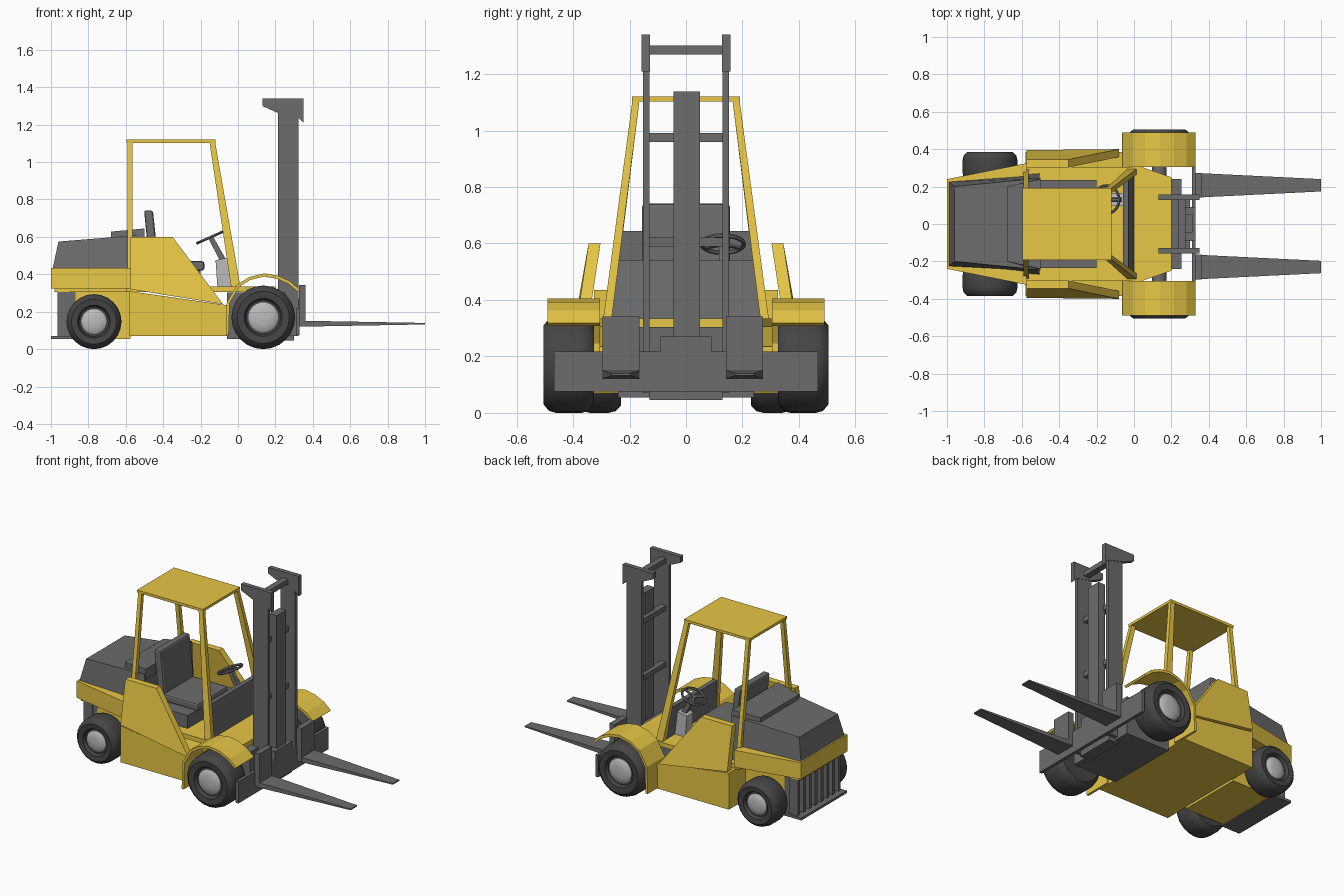
import bpy, bmesh, math
from mathutils import Vector, Matrix

if "Cube" in bpy.data.objects:
    bpy.data.objects.remove(bpy.data.objects["Cube"])


def material(name, r, g, b):
    m = bpy.data.materials.new(name)
    m.diffuse_color = (r, g, b, 1)
    m.use_nodes = True
    m.node_tree.nodes["Principled BSDF"].inputs["Base Color"].default_value = m.diffuse_color
    return m


YELLOW = material("yellow_paint", 0.80, 0.57, 0.06)
GREY = material("dark_grey", 0.15, 0.15, 0.15)
TYRE = material("rubber", 0.06, 0.06, 0.06)
LIGHT = material("light_grey", 0.5, 0.5, 0.5)


def loft(name, rings, mat, mirror=False, bevel=0, close=False):
    """Skin equal-length rings of 3D points; cap the ends unless closed."""
    bm = bmesh.new()
    rows = [[bm.verts.new(p) for p in ring] for ring in rings]
    n = len(rows[0])
    pairs = list(zip(rows, rows[1:])) + ([(rows[-1], rows[0])] if close else [])
    for a, b in pairs:
        for i in range(n):
            bm.faces.new((a[i], a[(i + 1) % n], b[(i + 1) % n], b[i]))
    if not close:
        bm.faces.new(rows[0])
        bm.faces.new(rows[-1])
    bmesh.ops.recalc_face_normals(bm, faces=bm.faces)
    me = bpy.data.meshes.new(name)
    bm.to_mesh(me)
    bm.free()
    ob = bpy.data.objects.new(name, me)
    bpy.context.collection.objects.link(ob)
    me.materials.append(mat)
    if bevel:
        mod = ob.modifiers.new("bevel", "BEVEL")
        mod.width, mod.segments = bevel, 2
    if mirror:
        mod = ob.modifiers.new("mirror", "MIRROR")
        mod.use_axis = (False, True, False)
    return ob


def rect(x0, x1, y0, y1, z):
    return [(x0, y0, z), (x1, y0, z), (x1, y1, z), (x0, y1, z)]


def box(name, x0, x1, y0, y1, z0, z1, mat=GREY, **kw):
    return loft(name, [rect(x0, x1, y0, y1, z0), rect(x0, x1, y0, y1, z1)], mat, **kw)


def prism(name, profile, y0, y1, mat=GREY, **kw):
    """Extrude an (x, z) side profile along y."""
    return loft(name, [[(x, y, z) for x, z in profile] for y in (y0, y1)], mat, **kw)


def lathe(name, cx, cz, profile, mat, sides=24):
    """Turn a (radius, y) profile around a wheel axis, mirrored to both sides."""
    rings = [[(cx + r * math.cos(math.tau * i / sides), y,
               cz + r * math.sin(math.tau * i / sides)) for i in range(sides)]
             for r, y in profile]
    ob = loft(name, rings, mat, mirror=True)
    bpy.ops.object.select_all(action="DESELECT")
    ob.select_set(True)
    bpy.context.view_layer.objects.active = ob
    bpy.ops.object.shade_smooth_by_angle(angle=math.radians(35))


# Wheels: tyre, hub and axle for each end
for label, x, r, y0, y1 in (("front", 0.135, 0.17, 0.325, 0.505),
                            ("rear", -0.77, 0.147, 0.23, 0.385)):
    z = r
    lathe(label + "_tyre", x, z, [
        (r * .55, y0), (r * .82, y0), (r * .96, y0 + .02), (r, y0 + .045),
        (r, y1 - .045), (r * .96, y1 - .02), (r * .82, y1), (r * .6, y1 - .004),
        (r * .54, y1 - .025), (r * .46, y1 - .025)], TYRE)
    lathe(label + "_hub", x, z, [(r * .47, y0 + .03), (r * .47, y1 - .02),
                                 (r * .4, y1 - .012), (r * .2, y1 - .006)], LIGHT)
    lathe(label + "_axle", x, z, [(.04, 0.15), (.04, y0 + .04)], GREY, 12)

# Front fenders: folded strip over each front wheel with a rear skirt
arch = [(-.065, .075), (-.06, .25), (-.005, .345), (.06, .385), (.14, .405),
        (.215, .392), (.28, .362), (.33, .318)]
inner = [(-.05, .075), (-.045, .245), (.005, .332), (.065, .37), (.14, .388),
         (.21, .376), (.27, .348), (.318, .308)]
prism("front_fender", arch + inner[::-1], 0.305, 0.49, YELLOW, mirror=True)

# Lower body, deck and front chassis
prism("lower_body", [(-.58, .07), (-.06, .07), (-.06, .235), (-.58, .31)],
      -.385, .385, YELLOW)
box("deck", -.6, .0, -.305, .305, .305, .335, YELLOW)
loft("front_deck", [[(0, -.305, z), (.04, -.305, z), (.2, -.25, z),
                     (.2, .25, z), (.04, .305, z), (0, .305, z)]
                    for z in (.305, .335)], YELLOW)
box("front_chassis", -.06, .255, -.24, .24, .055, .304)

# Inward-leaning side panels
side = [(-.575, .6, .345), (-.35, .6, .345), (-.08, .24, .40), (-.575, .32, .395)]
loft("side_panel", [[(x, y, z) for x, z, y in side],
                    [(x, y - .042, z) for x, z, y in side]], YELLOW, mirror=True)

# Rear body band, rear under-body, grille and base plate
loft("rear_band", [[(-1, -.24, z), (-.575, -.325, z), (-.575, .325, z), (-1, .24, z)]
                   for z in (.325, .435)], YELLOW)
box("rear_ledge", -.98, -.57, -.225, .225, .305, .325, YELLOW)
box("rear_underbody", -.87, -.575, -.215, .215, .055, .31, YELLOW)
box("grille_core", -.91, -.865, -.215, .215, .065, .31)
for i in range(8):
    y = -.21 + i * .06
    box("grille_bar", -.965, -.9, y - .012, y + .012, .065, .31)
box("rear_base_plate", -1, -.86, -.235, .235, .054, .07)

# Engine hood with raised front step
loft("hood", [
    [(-.99, -.225, .434), (-.99, .225, .434), (-.96, .2, .575), (-.96, -.2, .575)],
    [(-.505, -.27, .33), (-.505, .27, .33), (-.505, .245, .612), (-.505, -.245, .612)]],
    GREY)
loft("hood_step", [
    [(-.68, -.2, .58), (-.68, .2, .58), (-.68, .2, .628), (-.68, -.2, .628)],
    [(-.5, -.245, .58), (-.5, .245, .58), (-.5, .24, .645), (-.5, -.24, .645)]], GREY)

# Seat
box("seat_base", -.51, -.2, -.235, .235, .33, .42)
box("seat_cushion", -.47, -.18, -.155, .155, .42, .47, bevel=.012)
prism("seat_back", [(-.475, .46), (-.425, .46), (-.455, .742), (-.502, .742)],
      -.155, .155, bevel=.012)

# Overhead guard: roof and four leaning pillars
box("roof", -.597, -.12, -.192, .192, 1.103, 1.12, YELLOW)
loft("front_pillar", [rect(-.035, .015, .265, .295, .32),
                      rect(-.152, -.122, .165, .19, 1.105)], YELLOW, mirror=True)
loft("rear_pillar", [rect(-.59, -.562, .262, .292, .32),
                     rect(-.59, -.565, .165, .19, 1.105)], YELLOW, mirror=True)

# Dashboard between the front pillars
loft("dashboard", [rect(-.035, .0, -.272, .272, .335),
                   rect(-.06, -.03, -.25, .25, .54)], GREY)

# Steering column and wheel
prism("steering_pedestal", [(-.11, .33), (-.03, .33), (-.045, .49), (-.12, .475)],
      .095, .165, LIGHT)
prism("steering_column", [(-.095, .47), (-.065, .48), (-.135, .605), (-.16, .595)],
      .117, .143)
hub = Vector((-.148, .13, .598))
tilt = Matrix.Rotation(math.radians(-24), 3, "Y")
rings = []
for i in range(20):
    a = math.tau * i / 20
    rings.append([hub + tilt @ Vector(((.075 + .008 * math.cos(b)) * math.cos(a),
                                       (.075 + .008 * math.cos(b)) * math.sin(a),
                                       .008 * math.sin(b)))
                  for b in [math.tau * k / 6 for k in range(6)]])
loft("steering_wheel", rings, GREY, close=True)
for a in (0, math.tau / 3, 2 * math.tau / 3):
    turn = tilt @ Matrix.Rotation(a, 3, "Z")
    loft("steering_spoke", [[hub + turn @ Vector((x, y, z)) for y, z in
                             ((-.007, -.004), (.007, -.004), (.007, .004), (-.007, .004))]
                            for x in (0, .075)], GREY)

# Mast: rails, top caps, cross bars and lift cylinder
box("mast_rail", .215, .323, .13, .153, .07, 1.33, mirror=True)
prism("mast_cap", [(.13, 1.34), (.35, 1.34), (.35, 1.21), (.325, 1.235),
                   (.215, 1.262), (.13, 1.3)], .127, .157, mirror=True)
for z in (.59, .96, 1.27):
    box("mast_cross_bar", .235, .275, -.132, .132, z, z + .032)
box("mast_foot", .225, .30, -.13, .13, .045, .2)
box("lift_cylinder", .262, .312, -.045, .05, .2, 1.138)
box("cylinder_bracket", .26, .33, -.09, .09, .215, .27)

# Carriage plate and two tapered forks
box("carriage_plate", .31, .33, -.467, .467, .075, .217)
for yc in (.207, -.23):
    box("fork_shank", .325, .362, yc - .066, yc + .066, .125, .342)
    loft("fork_blade", [
        [(x, yc - w, z0), (x, yc + w, z0), (x, yc + w, z1), (x, yc - w, z1)]
        for x, w, z0, z1 in ((.33, .066, .12, .152), (1, .033, .132, .14))], GREY)
